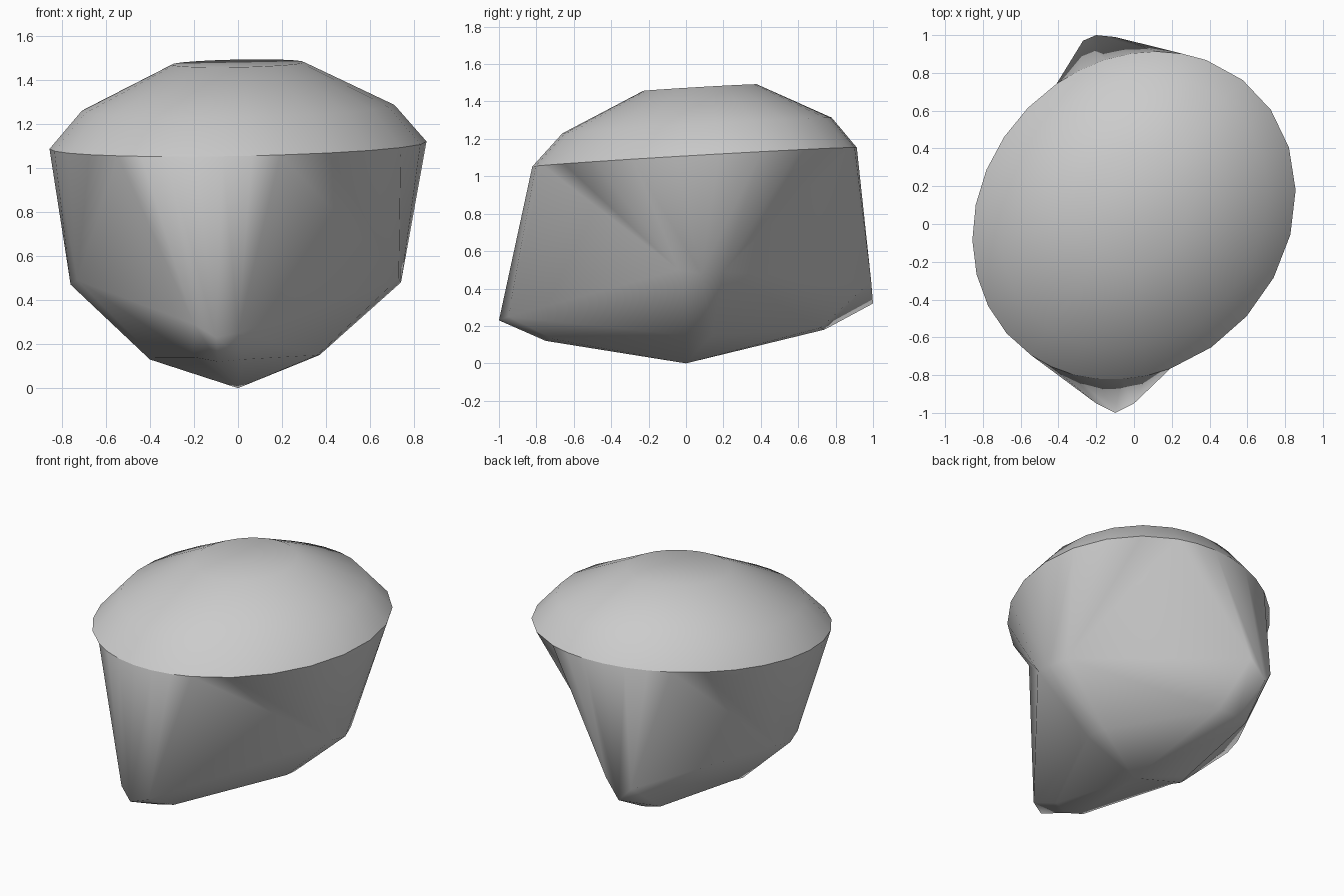
import bpy, bmesh, math
from mathutils import Vector

if "Cube" in bpy.data.objects:
    bpy.data.objects.remove(bpy.data.objects["Cube"])

# tilted, rotated rim ellipse shared by both parts
A, B, PHI = 0.92, 0.80, math.radians(48)
U = Vector((math.cos(PHI), math.sin(PHI)))
V = Vector((-U.y, U.x))
C = Vector((0.0, 0.045))


def rim_point(t, scale=1.0, lift=0.0):
    p = C + Vector((0, 0.08 * lift)) + scale * (A * math.cos(t) * U + B * math.sin(t) * V)
    return (p.x, p.y, 1.10 + 0.057 * p.y + 0.011 * p.x + lift)


def rim_angle(x, y):
    d = Vector((x, y)) - C
    return math.atan2(d.dot(V) / B, d.dot(U) / A)


def finish(name, bm):
    bmesh.ops.recalc_face_normals(bm, faces=bm.faces[:])
    for f in bm.faces:
        f.smooth = True
    mesh = bpy.data.meshes.new(name)
    bm.to_mesh(mesh)
    bm.free()
    ob = bpy.data.objects.new(name, mesh)
    bpy.context.collection.objects.link(ob)
    return ob


# rim corners where one corner's fan ends and the next begins
corners = [(-0.55, -0.70), (0.20, -0.80), (0.38, 0.86), (-0.42, 0.76)]
steps = [6, 9, 6, 9]
angles = [rim_angle(*c) for c in corners]
rim_ts = []
for k, n in enumerate(steps):
    a0, a1 = angles[k], angles[(k + 1) % 4]
    span = (a1 - a0) % (2 * math.pi)
    rim_ts += [a0 + span * i / n for i in range(n)]
N = len(rim_ts)

# domed top
bm = bmesh.new()
rings = [[bm.verts.new(rim_point(t, s, h)) for t in rim_ts]
         for s, h in ((1, 0), (0.83, 0.168), (0.35, 0.37))]
for lo, hi in zip(rings, rings[1:]):
    for i in range(N):
        j = (i + 1) % N
        bm.faces.new((lo[i], lo[j], hi[j], hi[i]))
bm.faces.new(rings[-1])
finish("domed_top", bm)

# lower body: three points per bulge (front, right, back, left)
bulges = [
    (-0.20, -0.95, 0.29), (-0.10, -1.0, 0.23), (0.0, -0.95, 0.25),
    (0.73, -0.04, 0.50), (0.74, 0.08, 0.48), (0.70, 0.20, 0.49),
    (-0.10, 0.99, 0.44), (-0.20, 1.0, 0.32), (-0.27, 0.97, 0.40),
    (-0.74, 0.10, 0.49), (-0.76, -0.02, 0.47), (-0.73, -0.14, 0.49)]
under = [
    (-0.20, -0.72, 0.14), (-0.09, -0.75, 0.12), (0.02, -0.71, 0.13),
    (0.36, 0.0, 0.15), (0.37, 0.07, 0.15), (0.35, 0.14, 0.15),
    (-0.07, 0.72, 0.19), (-0.20, 0.74, 0.18), (-0.30, 0.70, 0.19),
    (-0.39, 0.04, 0.14), (-0.40, -0.03, 0.13), (-0.38, -0.09, 0.14)]

bm = bmesh.new()
rim = [bm.verts.new(rim_point(t)) for t in rim_ts]
mid = [bm.verts.new(p) for p in bulges]
low = [bm.verts.new(p) for p in under]
tip = bm.verts.new((0, 0, 0))

# fans from the rim down to the bulges
owner = [3 * k + i * 3 // n for k, n in enumerate(steps) for i in range(n)]
for i in range(N):
    o, prev = owner[i], owner[i - 1]
    bm.faces.new((rim[(i + 1) % N], rim[i], mid[o]))
    if o != prev:
        bm.faces.new((rim[i], mid[prev], mid[o]))

# underside narrowing to the bottom tip
for i in range(12):
    j = (i + 1) % 12
    bm.faces.new((mid[i], low[i], low[j], mid[j]))
    bm.faces.new((low[i], tip, low[j]))
finish("lower_body", bm)
